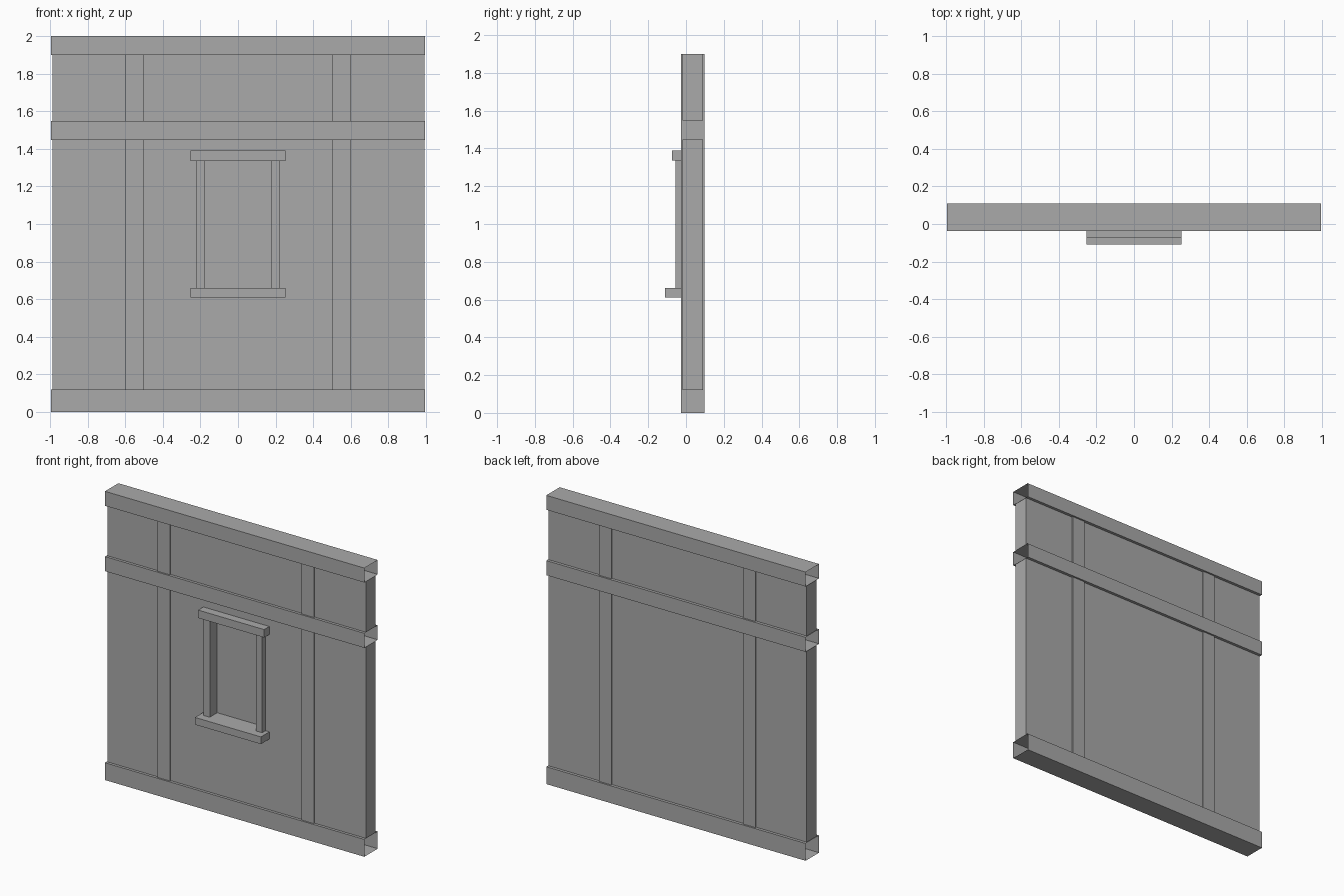
import bpy
import bmesh

cube = bpy.data.objects.get("Cube")
if cube:
    bpy.data.objects.remove(cube, do_unlink=True)

GREY = (0.4, 0.4, 0.4, 1.0)
mat = bpy.data.materials.new("plain grey")
mat.use_nodes = True
mat.diffuse_color = GREY
mat.node_tree.nodes["Principled BSDF"].inputs["Base Color"].default_value = GREY


def box(name, x, y, z, open_axis=None):
    """Box from (min, max) ranges; faces across open_axis are left out."""
    bm = bmesh.new()
    bmesh.ops.create_cube(bm, size=1)
    for v in bm.verts:
        for i, (low, high) in enumerate((x, y, z)):
            v.co[i] = high if v.co[i] > 0 else low
    bm.normal_update()
    if open_axis is not None:
        ends = [f for f in bm.faces if abs(f.normal[open_axis]) > 0.5]
        bmesh.ops.delete(bm, geom=ends, context="FACES_ONLY")
    mesh = bpy.data.meshes.new(name)
    bm.to_mesh(mesh)
    bm.free()
    mesh.materials.append(mat)
    obj = bpy.data.objects.new(name, mesh)
    bpy.context.scene.collection.objects.link(obj)
    return obj


HALF = 0.994
BEAM_Y = (-0.037, 0.11)
POST_Y = (-0.026, 0.098)
WALL_Y = (-0.018, 0.09)
WALL_X = (-0.988, 0.992)
BOTTOM, MIDDLE, TOP = (0, 0.12), (1.447, 1.548), (1.9, 2.0)

# Horizontal beams: hollow sleeves with open ends
for name, z in (("bottom_beam", BOTTOM), ("middle_beam", MIDDLE), ("top_beam", TOP)):
    box(name, (-HALF, HALF), BEAM_Y, z, open_axis=0)

# Wall panels between the beams
lower_wall = box("lower_wall", WALL_X, WALL_Y, (BOTTOM[1], MIDDLE[0]))
box("upper_wall", WALL_X, WALL_Y, (MIDDLE[1], TOP[0]))

# Window niche cut into the front of the lower panel
OPEN_X, OPEN_Z = 0.178, (0.66, 1.335)
cutter = box("niche_cutter", (-OPEN_X, OPEN_X), (-0.3, 0.027), OPEN_Z)
cutter.hide_render = True
cutter.hide_viewport = True
cutter.display_type = "WIRE"
niche = lower_wall.modifiers.new("niche", "BOOLEAN")
niche.operation = "DIFFERENCE"
niche.solver = "EXACT"
niche.object = cutter

# Posts and window jambs, one on each side
for side, s in (("left", 1), ("right", -1)):
    box(side + "_post", sorted((s * 0.504, s * 0.6)), POST_Y, (0, TOP[0]))
    box(side + "_jamb", sorted((s * OPEN_X, s * 0.224)), (-0.055, WALL_Y[0]), OPEN_Z)

# Window lintel and sill
box("window_lintel", (-0.253, 0.253), (-0.075, WALL_Y[0]), (OPEN_Z[1], 1.39))
box("window_sill", (-0.253, 0.253), (-0.11, WALL_Y[0]), (0.61, OPEN_Z[0]))
